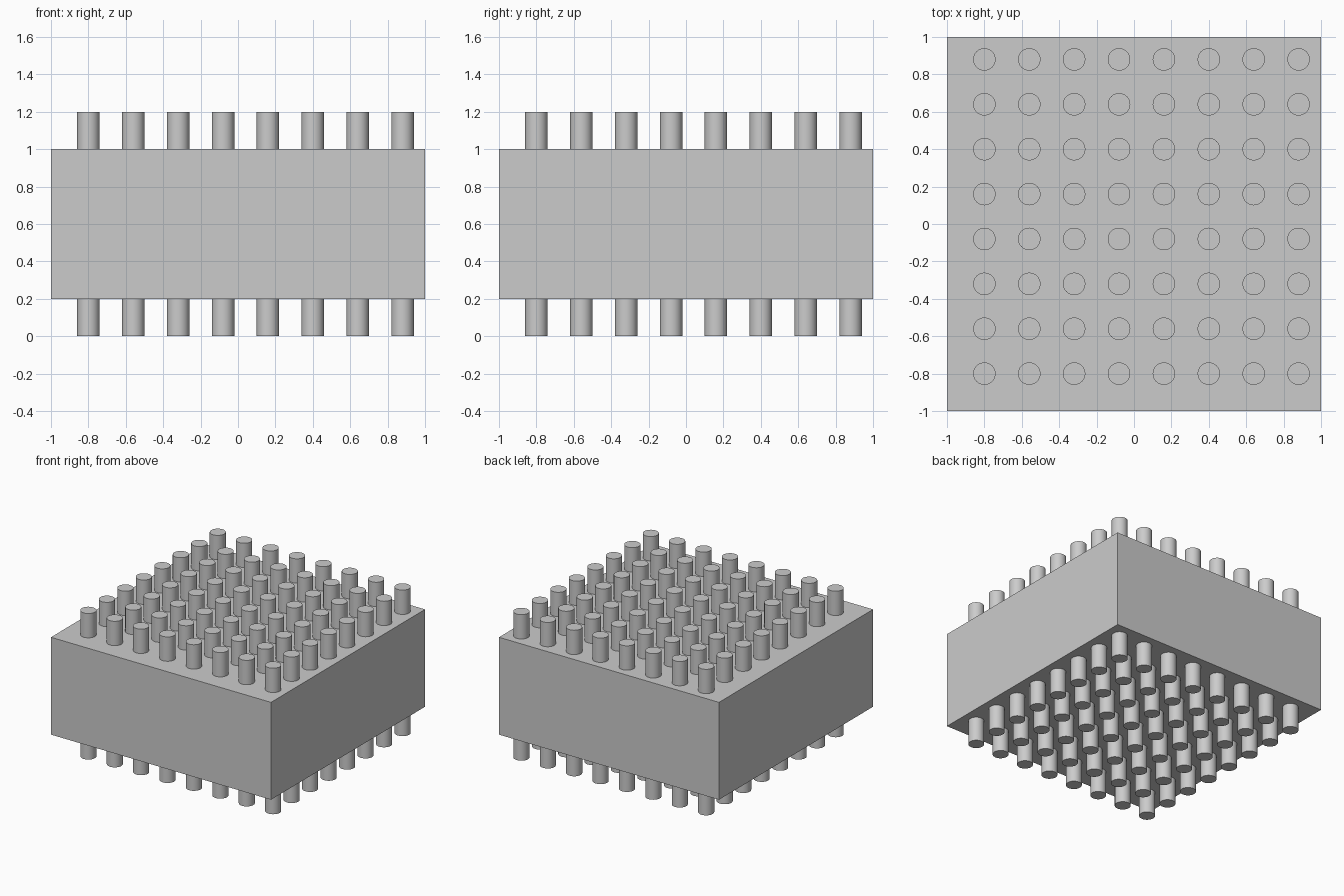
import bpy

if "Cube" in bpy.data.objects:
    bpy.data.objects.remove(bpy.data.objects["Cube"])

grey = bpy.data.materials.new("light_grey")
grey.diffuse_color = (0.6, 0.6, 0.6, 1)
grey.use_nodes = True
grey.node_tree.nodes["Principled BSDF"].inputs["Base Color"].default_value = grey.diffuse_color

# Solid block body
bpy.ops.mesh.primitive_cube_add(size=1, location=(0, 0, 0.6))
block = bpy.context.object
block.name = "block"
block.scale = (2, 2, 0.8)
bpy.ops.object.transform_apply(location=False, rotation=False, scale=True)
block.data.materials.append(grey)

# One smooth-sided pin, shared by every copy
PIN_HEIGHT = 0.2
bpy.ops.mesh.primitive_cylinder_add(vertices=32, radius=0.06, depth=PIN_HEIGHT)
master = bpy.context.object
bpy.ops.object.shade_smooth_by_angle()
master.data.materials.append(grey)
pin_mesh = master.data
pin_mesh.name = "pin"
bpy.data.objects.remove(master)

# 8 x 8 grid of pins above and below the block, slightly off centre
for side, z in (("top", 1.1), ("bottom", 0.1)):
    for i in range(8):
        for j in range(8):
            pin = bpy.data.objects.new(f"{side}_pin_{i}_{j}", pin_mesh)
            pin.location = (-0.8 + 0.24 * i, -0.8 + 0.24 * j, z)
            bpy.context.collection.objects.link(pin)
